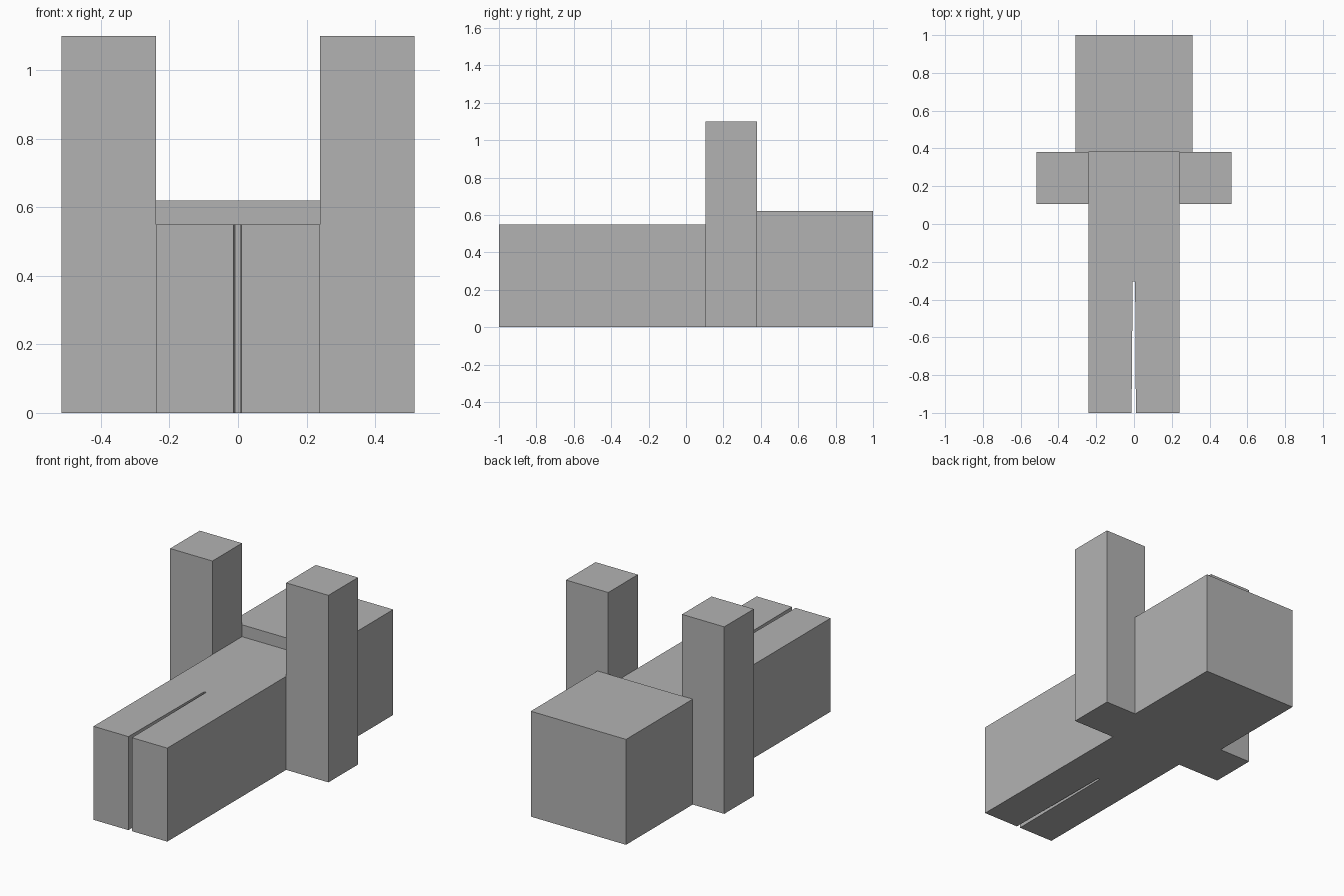
import bpy, bmesh

default = bpy.data.objects.get("Cube")
if default:
    bpy.data.objects.remove(default, do_unlink=True)

grey = bpy.data.materials.new("plain_grey")
grey.use_nodes = True
colour = (0.45, 0.45, 0.45, 1)
grey.diffuse_color = colour
grey.node_tree.nodes["Principled BSDF"].inputs["Base Color"].default_value = colour


def finish(name, bm):
    bmesh.ops.recalc_face_normals(bm, faces=bm.faces[:])
    mesh = bpy.data.meshes.new(name)
    bm.to_mesh(mesh)
    bm.free()
    mesh.materials.append(grey)
    obj = bpy.data.objects.new(name, mesh)
    bpy.context.collection.objects.link(obj)
    return obj


def extrude(bm, faces, dz):
    """Extrude faces vertically."""
    geom = bmesh.ops.extrude_face_region(bm, geom=faces)["geom"]
    verts = [g for g in geom if isinstance(g, bmesh.types.BMVert)]
    bmesh.ops.translate(bm, verts=verts, vec=(0, 0, dz))


def prism(name, outline, height):
    """Upright solid standing on the ground, from a plan outline."""
    bm = bmesh.new()
    face = bm.faces.new([bm.verts.new((x, y, 0)) for x, y in outline])
    extrude(bm, [face], height)
    return finish(name, bm)


SHOULDER, NECK = 0.105, 0.38
WAIST = 0.24

# Torso and legs in one block, with a thin tapering slit between the legs
prism("torso_and_legs", [
    (-WAIST, -1), (-0.013, -1), (-0.007, -0.305), (0.006, -0.305),
    (0.01, -1), (WAIST, -1), (WAIST, NECK), (-WAIST, NECK)], 0.55)

# Raised arms
for side, name in ((-1, "right_arm"), (1, "left_arm")):
    inner, outer = side * WAIST, side * 0.515
    prism(name, [(inner, SHOULDER), (outer, SHOULDER),
                 (outer, NECK), (inner, NECK)], 1.10)

# Head: a block whose top is divided so the face can be sunk into it
HEAD = 0.62
xs = [-0.31, -0.235, -0.157, -0.078, 0.078, 0.157, 0.235, 0.31]
ys = [NECK, 0.43, 0.51, 0.59, 0.663, 0.74, 1.0]
bm = bmesh.new()
grid = [[bm.verts.new((x, y, HEAD)) for x in xs] for y in ys]
top = [bm.faces.new((grid[j][i], grid[j][i + 1], grid[j + 1][i + 1], grid[j + 1][i]))
       for j in range(len(ys) - 1) for i in range(len(xs) - 1)]


def is_sunk(face):
    c = face.calc_center_median()
    x, y = abs(c.x), c.y
    eye = 0.078 < x < 0.235 and 0.663 < y < 0.74
    nose = x < 0.078 and 0.51 < y < 0.663
    mouth = x < 0.157 and 0.43 < y < 0.59
    return eye or (nose != mouth)   # nose tip stays level where it meets the mouth


sunk = [f for f in top if is_sunk(f)]
rim = [e for e in bm.edges if e.is_boundary]
extrude(bm, sunk, -0.06)

# Head sides and base
walls = bmesh.ops.extrude_edge_only(bm, edges=rim)["geom"]
for v in walls:
    if isinstance(v, bmesh.types.BMVert):
        v.co.z = 0
base = [e for e in bm.edges if e.is_boundary]
bmesh.ops.contextual_create(bm, geom=base)
finish("head", bm)
